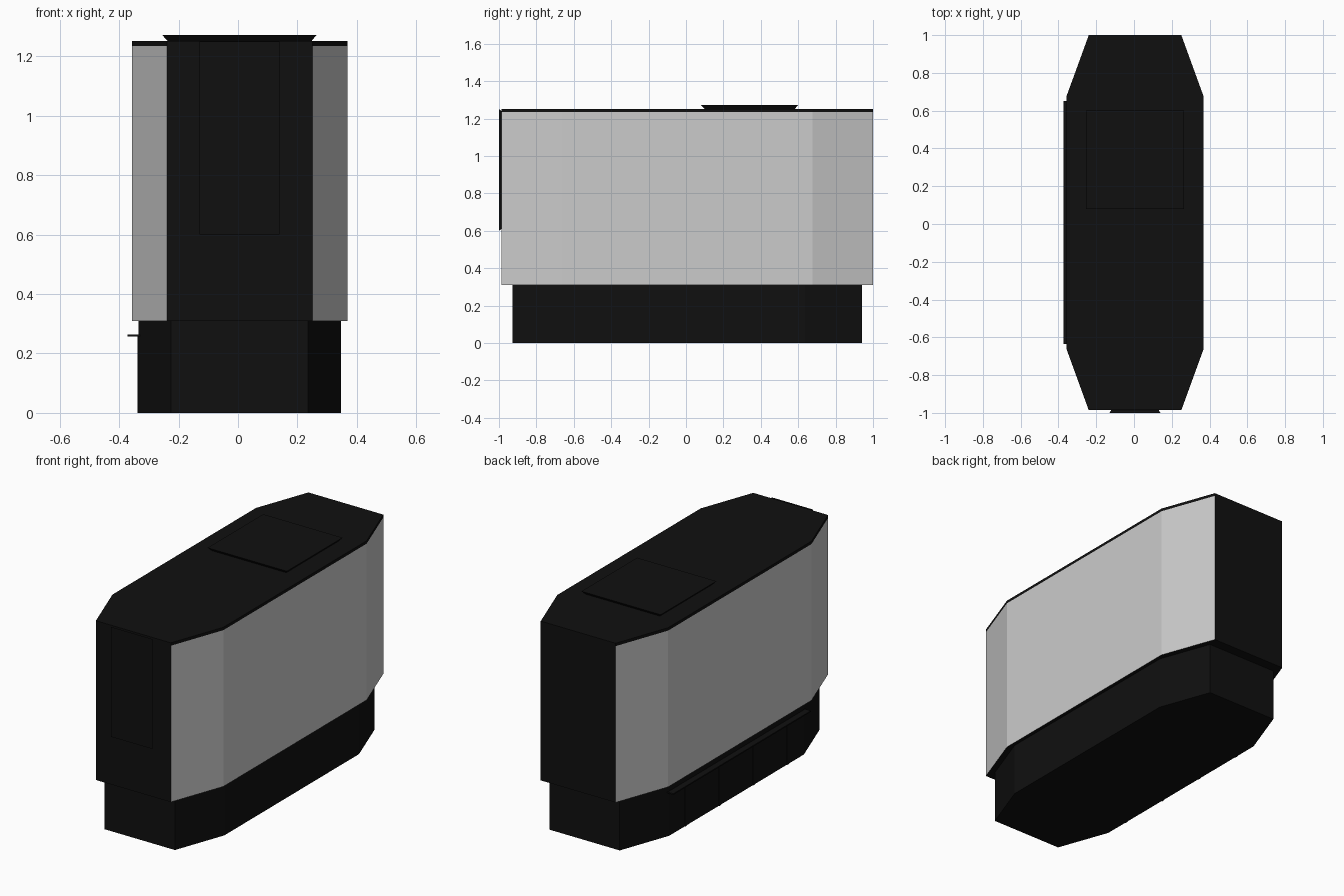
import bpy, bmesh
from mathutils import Vector

if "Cube" in bpy.data.objects:
    bpy.data.objects.remove(bpy.data.objects["Cube"])

CX, CY = 0.0055, 0.007          # plan centre of the main body


def material(name, v):
    m = bpy.data.materials.new(name)
    m.diffuse_color = (v, v, v, 1)
    m.use_nodes = True
    m.node_tree.nodes["Principled BSDF"].inputs["Base Color"].default_value = m.diffuse_color
    return m


black = material("black", 0.005)
grey = material("grey", 0.8)


def loft(name, lower, upper, mats=(black,)):
    """Closed flat-faced solid between two matching rings of points."""
    bm = bmesh.new()
    a = [bm.verts.new(p) for p in lower]
    b = [bm.verts.new(p) for p in upper]
    n = len(a)
    bm.faces.new(a)
    bm.faces.new(b)
    for i in range(n):
        bm.faces.new((a[i], a[(i + 1) % n], b[(i + 1) % n], b[i]))
    bmesh.ops.recalc_face_normals(bm, faces=bm.faces)
    # long flanks and chamfers take the second material, ends and lids the first
    if len(mats) > 1:
        for f in bm.faces:
            f.material_index = 1 if abs(f.normal.x) > 0.3 else 0
    me = bpy.data.meshes.new(name)
    bm.to_mesh(me)
    bm.free()
    for m in mats:
        me.materials.append(m)
    ob = bpy.data.objects.new(name, me)
    bpy.context.collection.objects.link(ob)
    return ob


def octagon(z, s=1.0):
    """Long eight-sided plan outline, scaled about the body centre."""
    quarter = [(0.3625, 0.67), (0.245, 0.993)]
    pts = quarter + [(-x, y) for x, y in reversed(quarter)]
    pts += [(-x, -y) for x, y in pts]
    return [(CX + x * s, CY + y * s, z) for x, y in pts]


def rect(x0, x1, y0, y1, z):
    return [(x0, y0, z), (x1, y0, z), (x1, y1, z), (x0, y1, z)]


# Recessed base, main body and lid
loft("base", octagon(0, 0.94), octagon(0.31, 0.94))
loft("body", octagon(0.31), octagon(1.235), (black, grey))
loft("lid", octagon(1.235), octagon(1.252))

# Undercut hatch on the lid
loft("top_hatch", rect(-0.235, 0.246, 0.10, 0.58, 1.25),
     rect(-0.255, 0.264, 0.08, 0.60, 1.272))

# Undercut panel on the front end
def upright(x0, x1, z0, z1, y):
    return [(x, y, z) for x, z in ((x0, z0), (x1, z0), (x1, z1), (x0, z1))]

loft("front_panel", upright(-0.12, 0.13, 0.612, 1.238, -0.984),
     upright(-0.13, 0.14, 0.60, 1.25, -1.0))

# Thin ledge along the left side of the base, with slim ribs below it
loft("left_ledge", rect(-0.372, -0.32, -0.635, 0.65, 0.257),
     rect(-0.372, -0.32, -0.635, 0.65, 0.264))
for i in range(4):
    y = CY + (i - 1.5) * 0.318
    loft(f"left_rib_{i + 1}", rect(-0.339, -0.32, y - 0.008, y + 0.008, 0),
         rect(-0.339, -0.32, y - 0.008, y + 0.008, 0.257))
